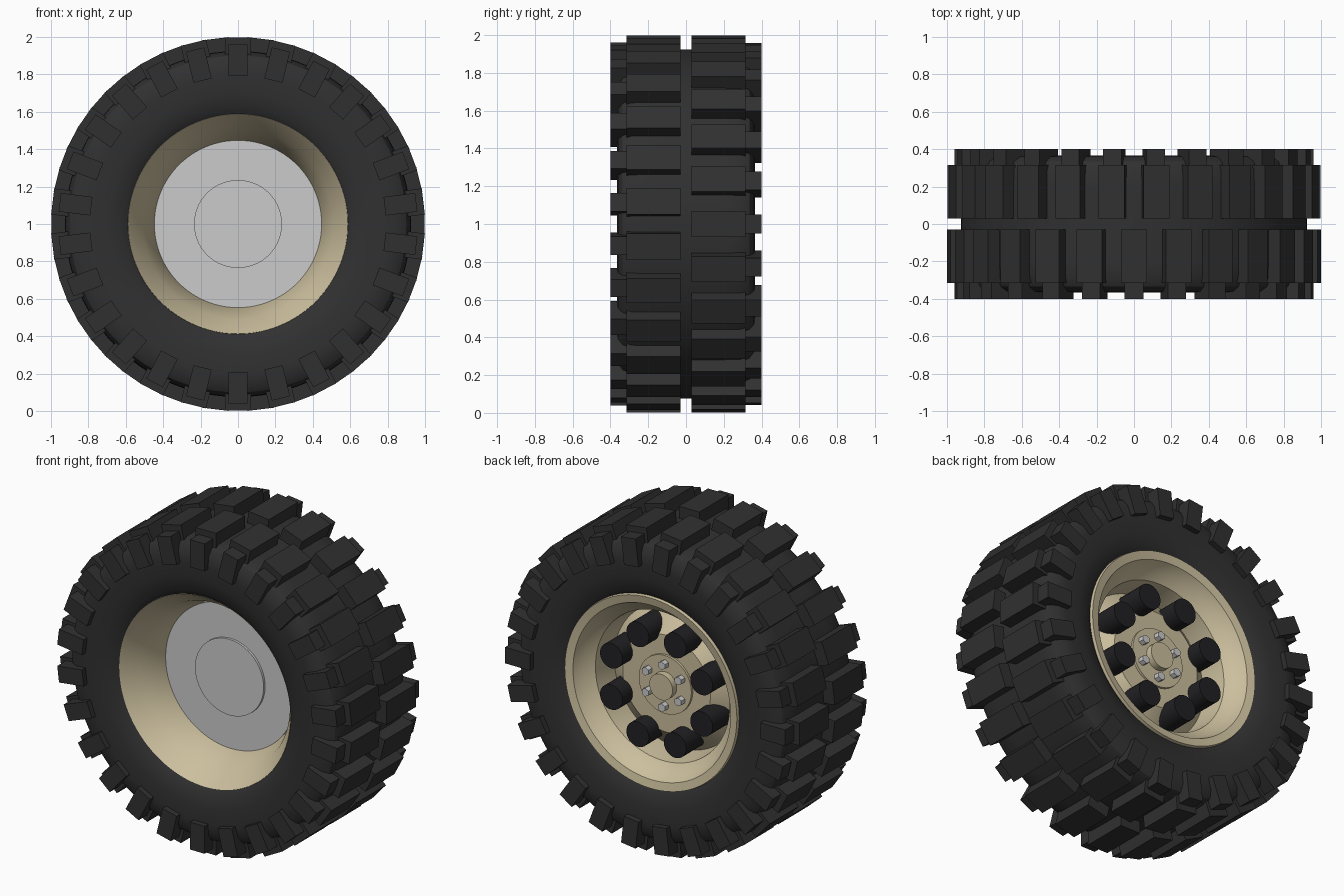
import bpy, bmesh
from math import radians, pi, sin, cos
from mathutils import Matrix, Vector

if "Cube" in bpy.data.objects:
    bpy.data.objects.remove(bpy.data.objects["Cube"])

AXLE = Vector((0, 0, 1))


def material(name, rgb):
    m = bpy.data.materials.new(name)
    m.diffuse_color = (*rgb, 1)
    m.use_nodes = True
    m.node_tree.nodes["Principled BSDF"].inputs["Base Color"].default_value = m.diffuse_color
    return m


RUBBER = material("rubber", (0.03, 0.03, 0.031))
TAN = material("tan_paint", (0.60, 0.52, 0.34))
BLACK = material("black", (0.015, 0.015, 0.017))


def finish(name, bm, mat=None, smooth=False):
    bmesh.ops.recalc_face_normals(bm, faces=bm.faces)
    mesh = bpy.data.meshes.new(name)
    bm.to_mesh(mesh)
    bm.free()
    ob = bpy.data.objects.new(name, mesh)
    bpy.context.collection.objects.link(ob)
    if mat:
        mesh.materials.append(mat)
    if smooth:
        bpy.ops.object.select_all(action='DESELECT')
        ob.select_set(True)
        bpy.context.view_layer.objects.active = ob
        bpy.ops.object.shade_smooth_by_angle(angle=radians(30))
    return ob


def lathe(name, profile, mat=None, closed=False, segs=96):
    """Revolve (radius, y) points about the axle."""
    bm = bmesh.new()
    pts = list(profile) + ([profile[0]] if closed else [])
    vs = [bm.verts.new((0, y, 1 + r)) for r, y in pts]
    es = [bm.edges.new(p) for p in zip(vs, vs[1:])]
    bmesh.ops.spin(bm, geom=vs + es, cent=AXLE, axis=(0, 1, 0),
                   angle=2 * pi, steps=segs)
    bmesh.ops.remove_doubles(bm, verts=bm.verts, dist=1e-5)
    return finish(name, bm, mat, True)


def ring_of_blocks(name, count, offset, width, r0, r1, y0, y1, mat):
    """Boxes standing radially around the axle."""
    bm = bmesh.new()
    for k in range(count):
        turn = Matrix.Rotation(2 * pi * (k + offset) / count, 4, 'Y')
        m = (Matrix.Translation(AXLE) @ turn
             @ Matrix.Translation((0, (y0 + y1) / 2, (r0 + r1) / 2))
             @ Matrix.Diagonal((width, abs(y1 - y0), r1 - r0, 1)))
        bmesh.ops.create_cube(bm, size=1, matrix=m)
    return finish(name, bm, mat)


def ring_of_pegs(name, count, offset, ring, r, y0, y1, segs, mat=None):
    """Cylinders parallel to the axle, arranged in a circle."""
    bm = bmesh.new()
    for k in range(count):
        a = 2 * pi * (k + offset) / count
        m = (Matrix.Translation((ring * sin(a), (y0 + y1) / 2, 1 + ring * cos(a)))
             @ Matrix.Rotation(pi / 2, 4, 'X'))
        bmesh.ops.create_cone(bm, cap_ends=True, segments=segs, radius1=r,
                              radius2=r, depth=y1 - y0, matrix=m)
    return finish(name, bm, mat, segs > 8)


# Tyre carcass
half = [(0.585, 0.32), (0.62, 0.345), (0.70, 0.36), (0.80, 0.365),
        (0.86, 0.36), (0.90, 0.335), (0.922, 0.29), (0.925, 0.20)]
lathe("tyre", half + [(r, -y) for r, y in reversed(half)], RUBBER, closed=True)

# Two staggered rows of tread blocks with narrower shoulder lugs
for side, s, off in (("front", -1, 0), ("back", 1, 0.5)):
    ring_of_blocks(side + "_tread_blocks", 26, off, 0.14, 0.86, 0.998,
                   s * 0.03, s * 0.315, RUBBER)
    ring_of_blocks(side + "_shoulder_lugs", 26, off, 0.10, 0.79, 0.96,
                   s * 0.28, s * 0.40, RUBBER)

# Rim barrel
lathe("rim", [(0.587, -0.325), (0.51, -0.22), (0.445, -0.06), (0.44, 0.06),
              (0.46, 0.23), (0.51, 0.27), (0.54, 0.335), (0.59, 0.345),
              (0.60, 0.30), (0.60, -0.29)], TAN, closed=True)

# Inner brake plate with raised centre, plain grey
lathe("brake_plate", [(0, -0.085), (0.235, -0.085), (0.235, -0.07),
                      (0.447, -0.07), (0.447, -0.03), (0, -0.03)])

# Outer wheel disc, hub and cap
lathe("wheel_disc", [(0, 0.19), (0.30, 0.19), (0.445, 0.07),
                     (0.445, 0.03), (0, 0.03)], TAN)
lathe("hub_plate", [(0, 0.205), (0.18, 0.205), (0.18, 0.18), (0, 0.18)], TAN)
lathe("hub_cap", [(0, 0.245), (0.08, 0.245), (0.08, 0.20), (0, 0.20)], TAN, segs=32)

# Wheel nuts and black vent plugs on the disc slope
ring_of_pegs("wheel_nuts", 6, 0, 0.13, 0.026, 0.20, 0.24, 6)
ring_of_pegs("vent_plugs", 8, 0.5, 0.335, 0.077, 0.06, 0.29, 32, BLACK)
